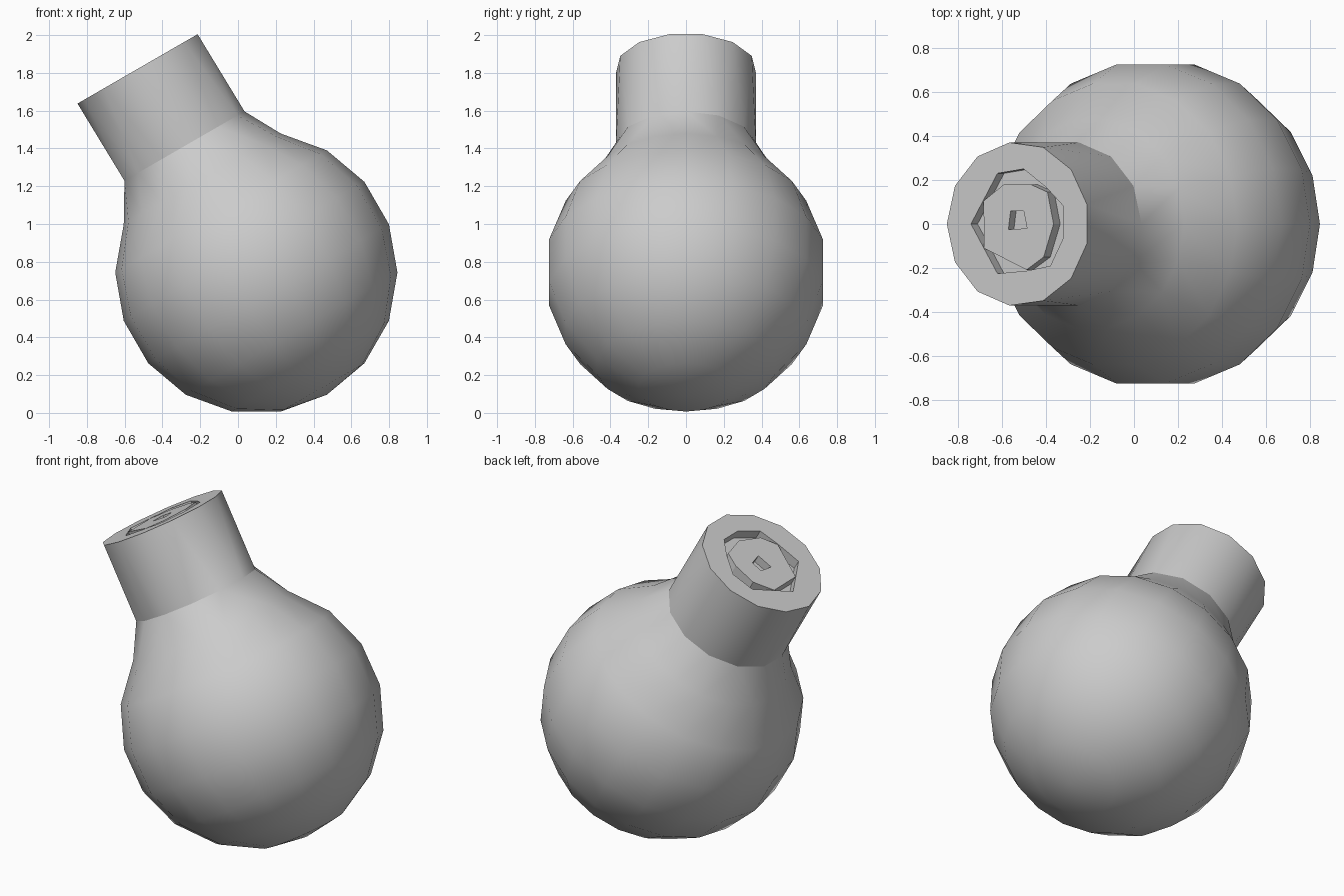
import bpy
import bmesh
from math import sin, cos, pi, radians
from mathutils import Matrix

if "Cube" in bpy.data.objects:
    bpy.data.objects.remove(bpy.data.objects["Cube"])

# One pale grey for the whole bulb
grey = bpy.data.materials.new("pale grey")
grey.use_nodes = True
colour = (0.6, 0.6, 0.6, 1)
grey.diffuse_color = colour
grey.node_tree.nodes["Principled BSDF"].inputs["Base Color"].default_value = colour

# Bulb frame: origin at the globe centre, local z runs up the tilted neck
TILT = Matrix.Translation((0.097, 0, 0.743)) @ Matrix.Rotation(radians(-30), 4, 'Y')
GLOBE_R, NECK_R = 0.747, 0.3725
SEGMENTS, NECK_SIDES = 18, 13
BASE_H, CAP_H = 0.77, 1.248


def finish(bm, name):
    bmesh.ops.recalc_face_normals(bm, faces=bm.faces)
    mesh = bpy.data.meshes.new(name)
    bm.to_mesh(mesh)
    bm.free()
    mesh.materials.append(grey)
    obj = bpy.data.objects.new(name, mesh)
    obj.matrix_world = TILT
    bpy.context.collection.objects.link(obj)
    return obj


def ring(bm, n, r, h, shift=0.0):
    angles = [2 * pi * (k + shift) / n for k in range(n)]
    return [bm.verts.new((r * cos(a), r * sin(a), h)) for a in angles]


def zip_rings(bm, a, b, shift=0.0):
    """Join two rings of any vertex count with a band of triangles."""
    i = j = 0
    na, nb = len(a), len(b)
    while i < na or j < nb:
        if j == nb or (i < na and (i + 1) / na <= (j + 1 + shift) / nb):
            bm.faces.new((a[i], a[(i + 1) % na], b[j % nb]))
            i += 1
        else:
            bm.faces.new((a[i % na], b[(j + 1) % nb], b[j]))
            j += 1


def prism(name, outline, bottom, top):
    bm = bmesh.new()
    face = bm.faces.new([bm.verts.new((x, y, bottom)) for x, y in outline])
    extruded = bmesh.ops.extrude_face_region(bm, geom=[face])["geom"]
    verts = [v for v in extruded if isinstance(v, bmesh.types.BMVert)]
    bmesh.ops.translate(bm, verts=verts, vec=(0, 0, top - bottom))
    if not any(face in f.edges[0].link_faces for f in bm.faces):
        bm.faces.new([v for v in bm.verts if v.co.z < bottom + 0.001])
    return finish(bm, name)


def carve(target, cutter):
    mod = target.modifiers.new("carve", 'BOOLEAN')
    mod.operation, mod.solver, mod.object = 'DIFFERENCE', 'EXACT', cutter
    bpy.context.view_layer.objects.active = target
    bpy.ops.object.modifier_apply(modifier=mod.name)
    bpy.data.objects.remove(cutter)


# Globe, open at the neck
bm = bmesh.new()
pole = bm.verts.new((0, 0, -GLOBE_R))
rings = []
for step in range(1, 8):
    a = radians(20 * step)
    rings.append(ring(bm, SEGMENTS, GLOBE_R * sin(a), -GLOBE_R * cos(a)))
for k in range(SEGMENTS):
    n = (k + 1) % SEGMENTS
    bm.faces.new((pole, rings[0][n], rings[0][k]))
    for low, high in zip(rings, rings[1:]):
        bm.faces.new((low[k], low[n], high[n], high[k]))

# Flare into the neck, staggered neck wall and flat cap
base = ring(bm, NECK_SIDES, NECK_R, BASE_H)
cap = ring(bm, NECK_SIDES, NECK_R, CAP_H, 0.5)
zip_rings(bm, rings[-1], base)
zip_rings(bm, base, cap, 0.5)
bm.faces.new(cap)
bulb = finish(bm, "bulb_and_neck")

# Recess in the cap
recess = [(-0.246, 0), (-0.107, 0.23), (0.03, 0.25), (0.15, 0.165), (0.24, 0.08),
          (0.24, -0.06), (0.17, -0.19), (0.05, -0.212), (-0.107, -0.225)]
carve(bulb, prism("recess_cutter", recess, CAP_H - 0.06, CAP_H + 0.1))

# Contact plate flush with the cap, with a small central hole
plate = [(-0.18, 0.105), (-0.073, 0.18), (0.066, 0.18), (0.155, 0.145),
         (0.187, 0), (0.135, -0.15), (0.045, -0.208), (-0.177, -0.11)]
contact = prism("contact_plate", plate, CAP_H - 0.07, CAP_H)
hole = [(-0.038, 0.06), (0.03, 0.06), (0.048, -0.02), (-0.05, -0.025)]
carve(contact, prism("hole_cutter", hole, CAP_H - 0.05, CAP_H + 0.1))

# Smooth the globe and neck, keep the cap edges crisp
bpy.ops.object.select_all(action='DESELECT')
bulb.select_set(True)
bpy.context.view_layer.objects.active = bulb
bpy.ops.object.shade_smooth_by_angle(angle=radians(30))
